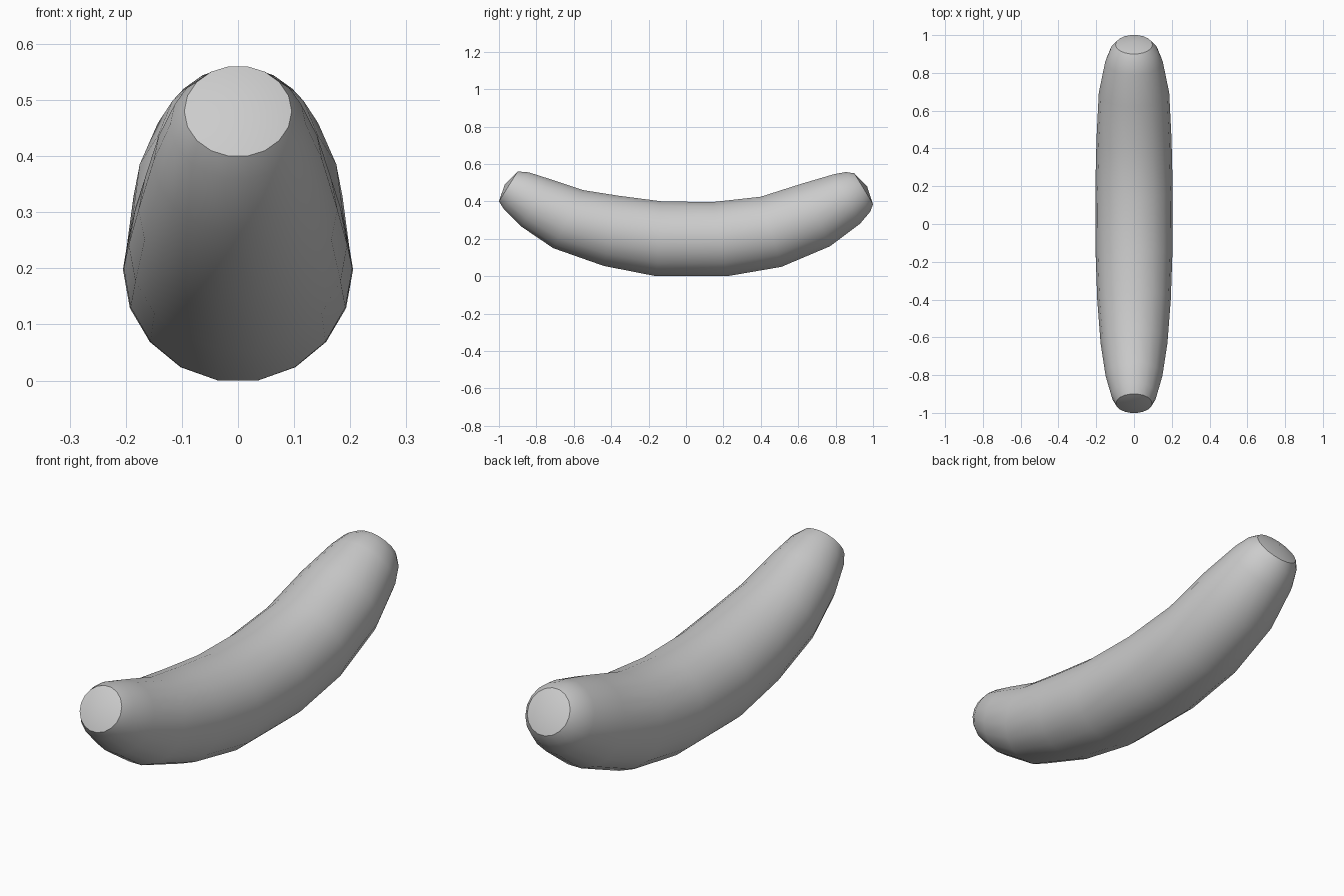
import bpy, bmesh, math
from mathutils import Vector

if "Cube" in bpy.data.objects:
    bpy.data.objects.remove(bpy.data.objects["Cube"])

SIDES = 18
# Cross-sections from front to back: underside y, z, then upper side y, z
sections = [
    (-1.0, .40, -.90, .56), (-.975, .36, -.84, .555), (-.88, .265, -.73, .52),
    (-.71, .15, -.55, .46), (-.44, .055, -.36, .43), (-.16, .0, -.13, .40),
    (.22, .0, .14, .396), (.51, .05, .40, .425), (.77, .16, .62, .495),
    (.93, .28, .79, .545), (.985, .345, .855, .557), (1.0, .385, .90, .55),
]

bm = bmesh.new()
rings = []
for y0, z0, y1, z1 in sections:
    low, high = Vector((0, y0, z0)), Vector((0, y1, z1))
    centre, up = (low + high) / 2, (high - low).normalized()
    # flats at the bottom and top, corners at the sides
    r = (high - low).length / 2 / math.cos(math.pi / SIDES)
    ring = []
    for i in range(SIDES):
        a = 2 * math.pi * (i + 0.5) / SIDES
        ring.append(bm.verts.new(centre + Vector((r * math.sin(a), 0, 0)) - up * r * math.cos(a)))
    rings.append(ring)

# Curved body skin
for a, b in zip(rings, rings[1:]):
    for i in range(SIDES):
        j = (i + 1) % SIDES
        bm.faces.new((a[i], a[j], b[j], b[i]))

# Slightly raised end caps with a sharp rim
for ring, s, out in ((rings[0], sections[0], -1), (rings[-1], sections[-1], 1)):
    up = Vector((0, s[2] - s[0], s[3] - s[1])).normalized()
    normal = Vector((0, up.z, -up.y)) * out
    tip = bm.verts.new(Vector((0, (s[0] + s[2]) / 2, (s[1] + s[3]) / 2)) + normal * 0.022)
    for i in range(SIDES):
        j = (i + 1) % SIDES
        bm.faces.new((ring[i], ring[j], tip))
        bm.edges.get((ring[i], ring[j])).smooth = False

bmesh.ops.recalc_face_normals(bm, faces=bm.faces)
for f in bm.faces:
    f.smooth = True
mesh = bpy.data.meshes.new("curved_sausage")
bm.to_mesh(mesh)
bm.free()
bpy.context.collection.objects.link(bpy.data.objects.new("curved_sausage", mesh))
